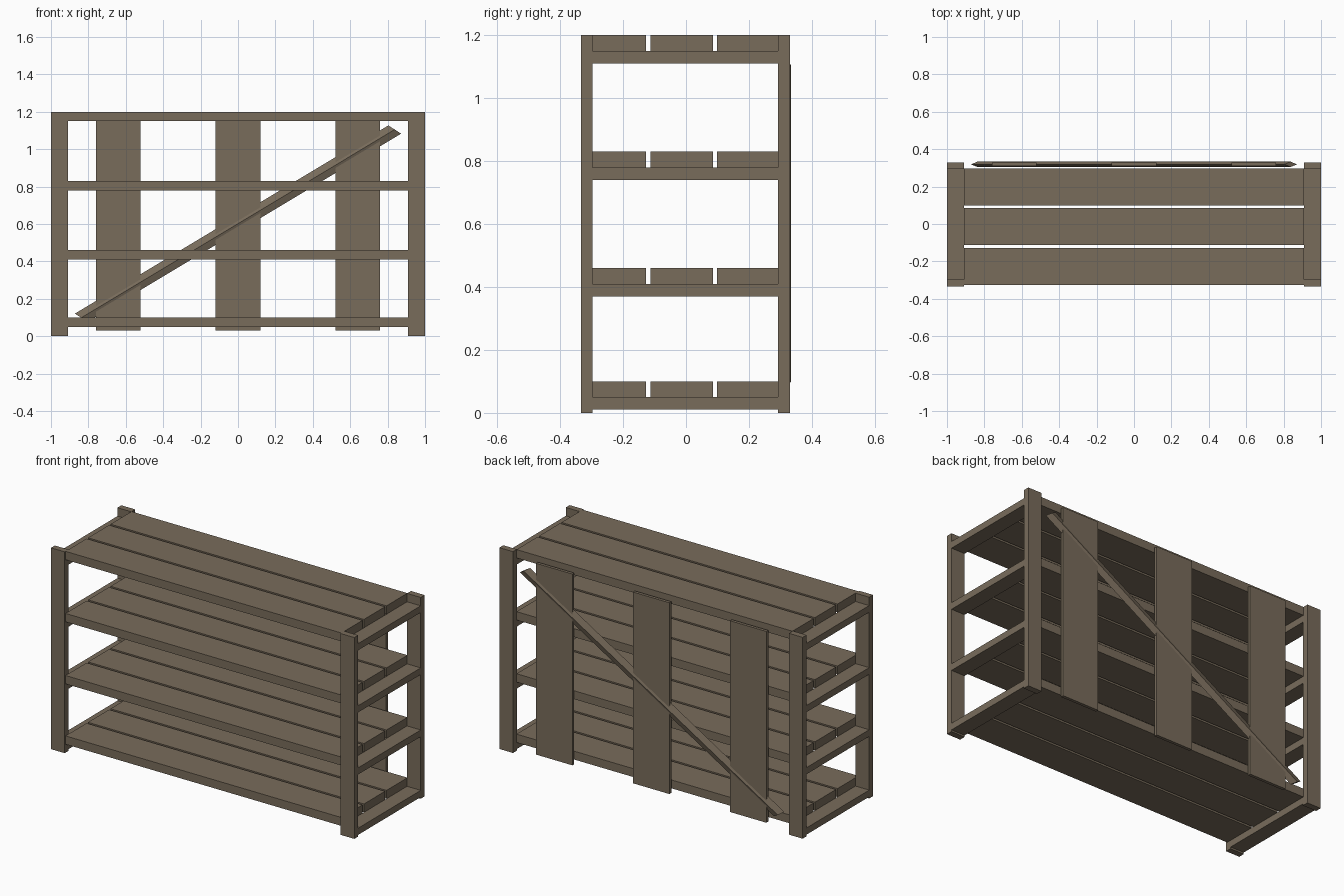
import bpy
import bmesh

if "Cube" in bpy.data.objects:
    bpy.data.objects.remove(bpy.data.objects["Cube"])

wood = bpy.data.materials.new("weathered_wood")
wood.diffuse_color = (0.19, 0.15, 0.105, 1)
wood.use_nodes = True
wood.node_tree.nodes["Principled BSDF"].inputs["Base Color"].default_value = wood.diffuse_color


def finish(name, bm):
    bmesh.ops.recalc_face_normals(bm, faces=bm.faces)
    mesh = bpy.data.meshes.new(name)
    bm.to_mesh(mesh)
    bm.free()
    mesh.materials.append(wood)
    obj = bpy.data.objects.new(name, mesh)
    bpy.context.collection.objects.link(obj)
    return obj


def box(name, x, y, z):
    """Box from (min, max) ranges, with the origin at its centre."""
    bm = bmesh.new()
    bmesh.ops.create_cube(bm, size=1)
    bmesh.ops.scale(bm, vec=(x[1] - x[0], y[1] - y[0], z[1] - z[0]), verts=bm.verts)
    obj = finish(name, bm)
    obj.location = (sum(x) / 2, sum(y) / 2, sum(z) / 2)
    return obj


# Corner posts and the cross rails that join them on each side
SHELF_Z = (0.05, 0.41, 0.78, 1.15)
for side, x in (("left", (-1, -0.91)), ("right", (0.91, 1))):
    box(f"front_post_{side}", x, (-0.333, -0.297), (0, 1.2))
    box(f"back_post_{side}", x, (0.293, 0.33), (0, 1.2))
    for i, z in enumerate(SHELF_Z):
        box(f"side_rail_{side}_{i + 1}", x, (-0.297, 0.293), (z - 0.04, z))

# Three planks per shelf
for i, z in enumerate(SHELF_Z):
    for j, y in enumerate((-0.325, -0.113, 0.099)):
        box(f"shelf_{i + 1}_plank_{j + 1}", (-0.91, 0.91), (y, y + 0.198), (z, z + 0.05))

# Upright back boards
for i, x in enumerate((-0.64, 0, 0.64)):
    box(f"back_board_{i + 1}", (x - 0.12, x + 0.12), (0.31, 0.328), (0.03, 1.17))

# Diagonal brace: flattened diamond section with skewed ends
bm = bmesh.new()
rings = []
for s in (-1, 1):
    cx, cz = 0.838 * s, 0.602 + 0.503 * s
    rings.append([bm.verts.new(p) for p in (
        (cx - 0.034, 0.319, cz + 0.022), (cx, 0.333, cz),
        (cx + 0.034, 0.319, cz - 0.022), (cx, 0.305, cz))])
for i in range(4):
    k = (i + 1) % 4
    bm.faces.new((rings[0][i], rings[0][k], rings[1][k], rings[1][i]))
for ring in rings:
    bm.faces.new(ring)
finish("diagonal_brace", bm)
